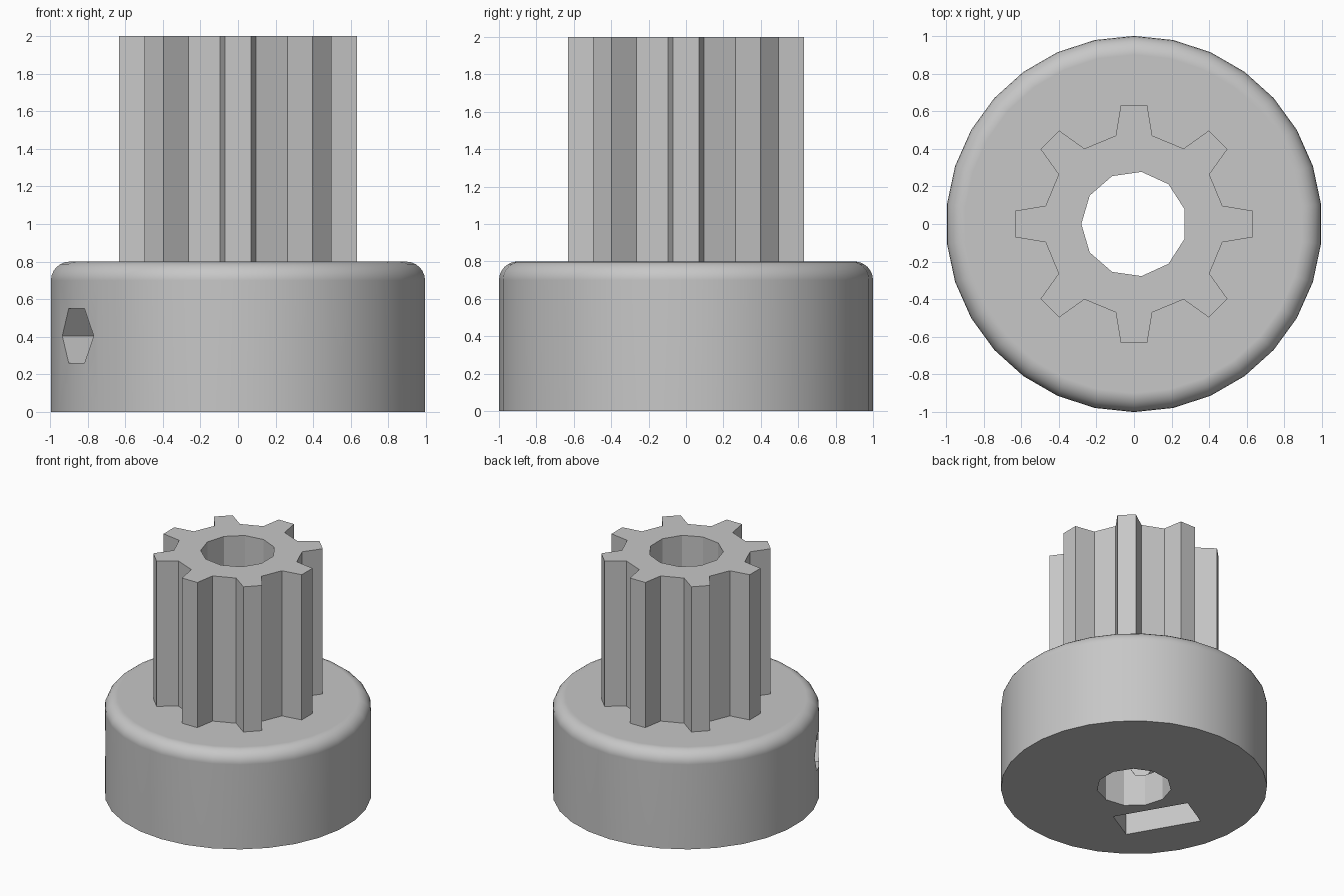
import bpy
import bmesh
from math import cos, sin, pi, radians, sqrt
from mathutils import Matrix, Vector

if "Cube" in bpy.data.objects:
    bpy.data.objects.remove(bpy.data.objects["Cube"], do_unlink=True)

grey = bpy.data.materials.new("light grey")
grey.use_nodes = True
grey.diffuse_color = (0.57, 0.57, 0.57, 1)
grey.node_tree.nodes["Principled BSDF"].inputs["Base Color"].default_value = grey.diffuse_color


def ring(sides, radius, start=0.0):
    """Points of a regular polygon."""
    angles = [radians(start) + 2 * pi * i / sides for i in range(sides)]
    return [(radius * cos(a), radius * sin(a)) for a in angles]


def prism(name, profile, low, high, matrix=None, round_top=0.0):
    """Extrude a closed profile from low to high, optionally rounding the top rim."""
    bm = bmesh.new()
    base = bm.faces.new([bm.verts.new((x, y, low)) for x, y in profile])
    made = bmesh.ops.extrude_face_region(bm, geom=[base], use_keep_orig=True)["geom"]
    top = [v for v in made if isinstance(v, bmesh.types.BMVert)]
    bmesh.ops.translate(bm, verts=top, vec=(0, 0, high - low))
    bmesh.ops.recalc_face_normals(bm, faces=bm.faces)
    if round_top:
        rim = [e for e in bm.edges if all(v.co.z > high - 1e-4 for v in e.verts)]
        bmesh.ops.bevel(bm, geom=rim, offset=round_top, segments=6, profile=0.5,
                        affect='EDGES')
    if matrix:
        bm.transform(matrix)
    mesh = bpy.data.meshes.new(name)
    bm.to_mesh(mesh)
    bm.free()
    mesh.materials.append(grey)
    obj = bpy.data.objects.new(name, mesh)
    bpy.context.collection.objects.link(obj)
    return obj


def activate(obj):
    bpy.ops.object.select_all(action='DESELECT')
    obj.select_set(True)
    bpy.context.view_layer.objects.active = obj


def cut(obj, cutters):
    activate(obj)
    for cutter in cutters:
        mod = obj.modifiers.new("cut", 'BOOLEAN')
        mod.operation = 'DIFFERENCE'
        mod.solver = 'EXACT'
        mod.object = cutter
        bpy.ops.object.modifier_apply(modifier=mod.name)


# Round hub with a filleted top rim
hub = prism("hub", ring(30, 1.0, 6), 0, 0.8, round_top=0.1)

# Toothed section: eight tapered teeth
TEETH = 8
gear_profile = []
for i in range(TEETH):
    turn = Matrix.Rotation(2 * pi * i / TEETH, 2)
    for point in [(0.47, -0.097), (0.632, -0.07), (0.632, 0.07), (0.47, 0.097)]:
        gear_profile.append(tuple(turn @ Vector(point)))
gear = prism("toothed_section", gear_profile, 0.8, 2.0)

# Cutters: shaft bore, set screw hole and nut slot, the last two along one radius
bore = prism("bore_cutter", ring(11, 0.28, 180), -0.2, 2.2)

a = radians(210)
radial = Matrix(((-sin(a), 0, cos(a), 0), (cos(a), 0, sin(a), 0),
                 (0, 1, 0, 0), (0, 0, 0, 1)))
MID = 0.405
screw = prism("screw_cutter", [(x, y + MID) for x, y in ring(6, 0.167)], 0.05, 1.3, radial)

HALF = 0.297
shoulder = MID + HALF / sqrt(3)
nut_profile = [(-HALF, -0.2), (HALF, -0.2), (HALF, shoulder),
               (0, MID + 2 * HALF / sqrt(3)), (-HALF, shoulder)]
nut = prism("nut_cutter", nut_profile, 0.36, 0.645, radial)

cut(hub, [bore, nut, screw])
cut(gear, [bore])
for cutter in (bore, nut, screw):
    bpy.data.objects.remove(cutter, do_unlink=True)

# Smooth hub with crisp edges and a flat top
activate(hub)
bpy.ops.object.shade_smooth_by_angle(angle=radians(30))
weighted = hub.modifiers.new("weighted normals", 'WEIGHTED_NORMAL')
weighted.keep_sharp = True
